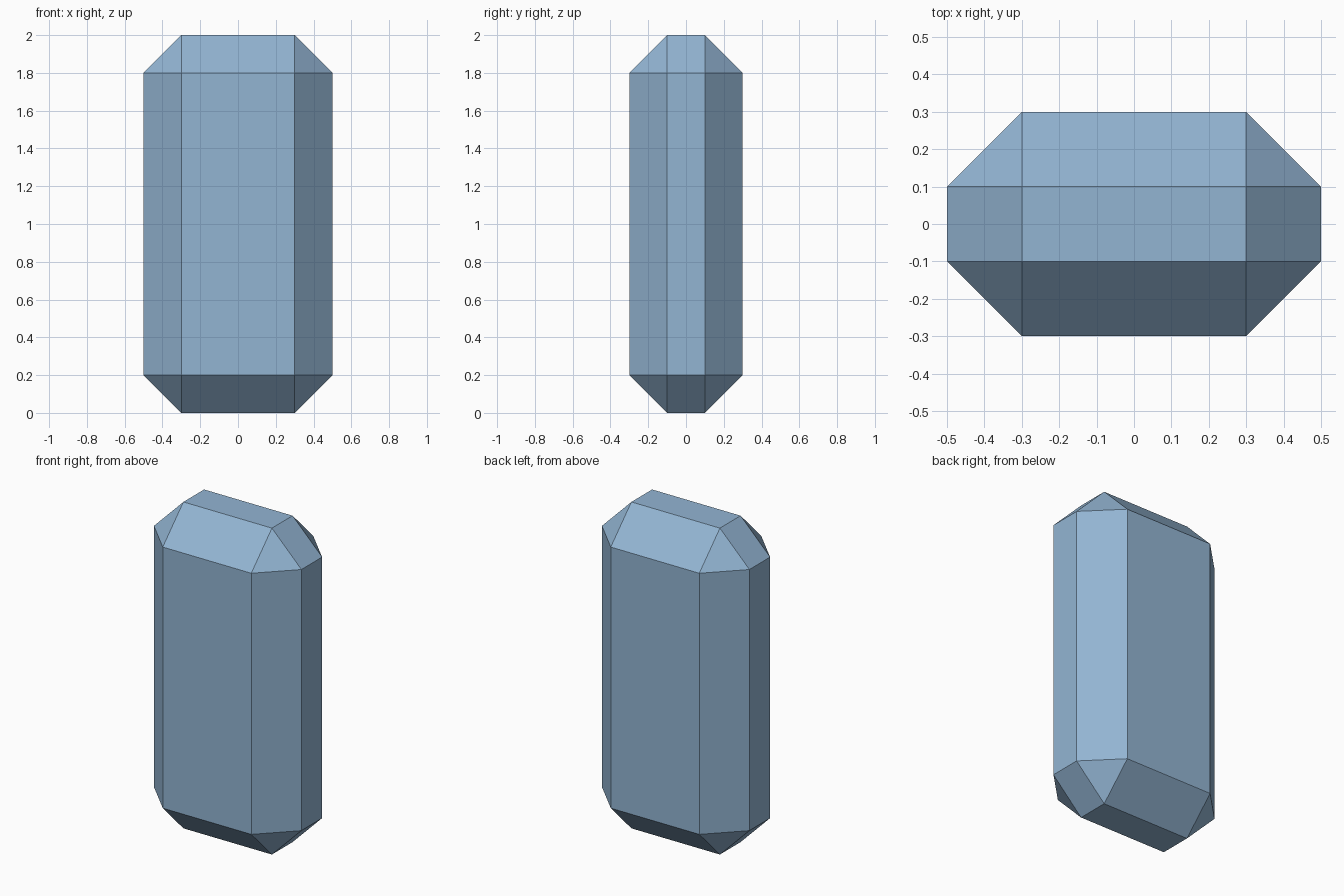
import bpy
import bmesh
from mathutils import Matrix

if "Cube" in bpy.data.objects:
    bpy.data.objects.remove(bpy.data.objects["Cube"])

# Chamfered block: 1.0 x 0.6 x 2.0 with every edge cut back 0.2
SIZE = (1.0, 0.6, 2.0)
CHAMFER = 0.2

bm = bmesh.new()
bmesh.ops.create_cube(
    bm, size=1.0,
    matrix=Matrix.Translation((0, 0, SIZE[2] / 2)) @ Matrix.Diagonal((*SIZE, 1.0)))
bmesh.ops.bevel(bm, geom=bm.edges[:], offset=CHAMFER, offset_type='OFFSET',
                segments=1, profile=0.5, affect='EDGES', clamp_overlap=False)
bmesh.ops.recalc_face_normals(bm, faces=bm.faces[:])

mesh = bpy.data.meshes.new("chamfered_block")
bm.to_mesh(mesh)
bm.free()
block = bpy.data.objects.new("chamfered_block", mesh)
bpy.context.collection.objects.link(block)

# Muted blue finish
blue = bpy.data.materials.new("muted_blue")
blue.diffuse_color = (0.29, 0.46, 0.65, 1.0)
blue.use_nodes = True
blue.node_tree.nodes["Principled BSDF"].inputs["Base Color"].default_value = blue.diffuse_color
mesh.materials.append(blue)
